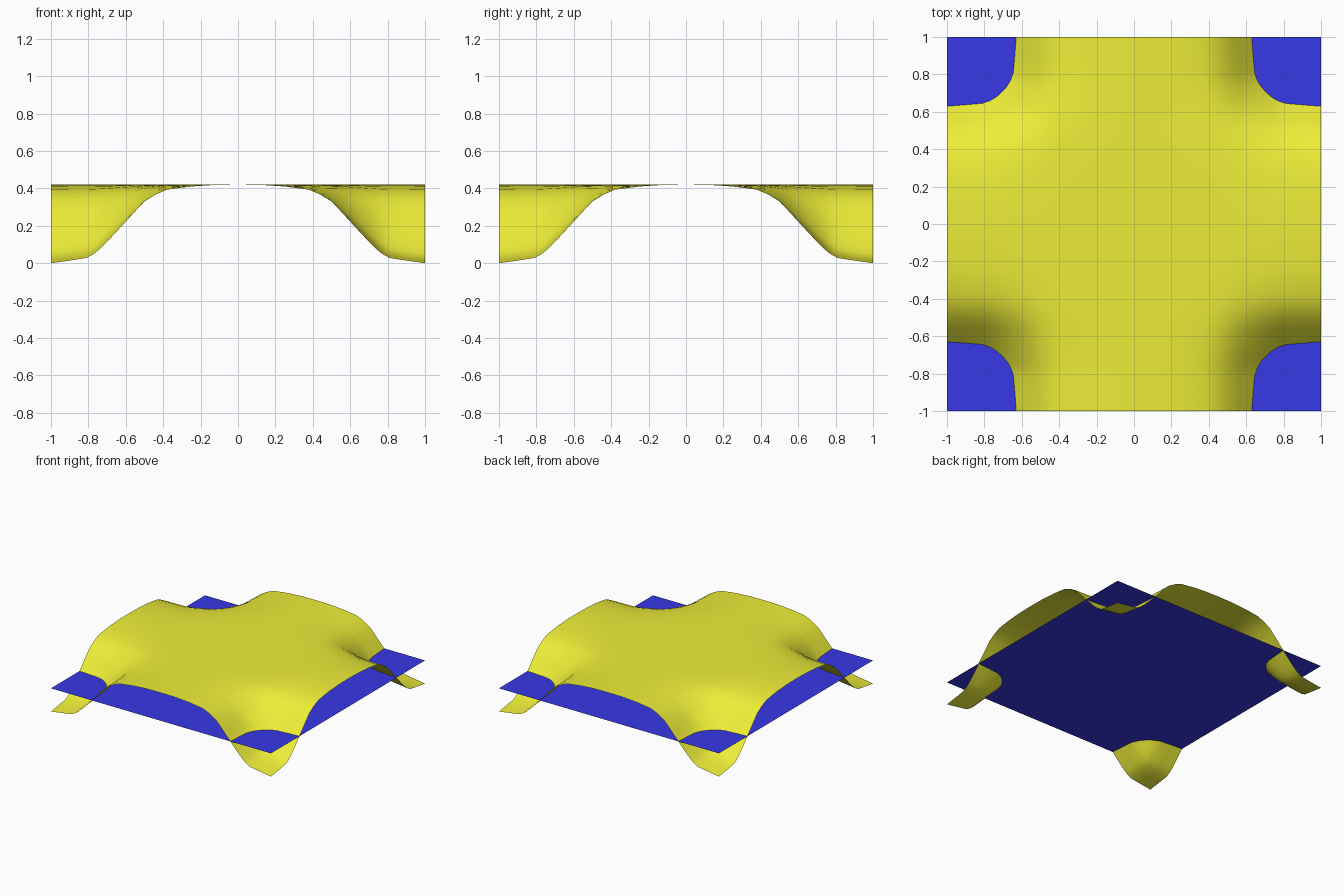
import bpy, bmesh

if "Cube" in bpy.data.objects:
    bpy.data.objects.remove(bpy.data.objects["Cube"])

TOP = 0.42
PLANE_Z = 0.19
# edge profile: distance from centre, height
PROFILE = [(0.0, 0.42), (0.13, 0.418), (0.25, 0.41), (0.38, 0.393), (0.44, 0.367),
           (0.5, 0.33), (0.56, 0.266), (0.625, 0.195), (0.69, 0.125), (0.74, 0.075),
           (0.77, 0.05), (0.81, 0.028), (0.9, 0.014), (1.0, 0.0)]


def material(name, rgb):
    m = bpy.data.materials.new(name)
    m.diffuse_color = (*rgb, 1)
    m.use_nodes = True
    m.node_tree.nodes["Principled BSDF"].inputs["Base Color"].default_value = m.diffuse_color
    return m


def add_object(name, bm, mat):
    mesh = bpy.data.meshes.new(name)
    bm.to_mesh(mesh)
    bm.free()
    mesh.materials.append(mat)
    ob = bpy.data.objects.new(name, mesh)
    bpy.context.collection.objects.link(ob)
    return ob


# Curved sheet: the drop at each point is the product of the two profile drops
side = [(-d, 1 - z / TOP) for d, z in PROFILE[:0:-1]] + [(d, 1 - z / TOP) for d, z in PROFILE]
bm = bmesh.new()
rows = [[bm.verts.new((x, y, TOP * (1 - gx * gy))) for x, gx in side] for y, gy in side]
for a, b in zip(rows, rows[1:]):
    for i in range(len(side) - 1):
        bm.faces.new((a[i], a[i + 1], b[i + 1], b[i])).smooth = True
add_object("curved_sheet", bm, material("yellow", (0.85, 0.85, 0.04)))

# Flat sheet cutting through the four drooping corners
bm = bmesh.new()
bmesh.ops.create_grid(bm, x_segments=1, y_segments=1, size=1)
flat = add_object("flat_sheet", bm, material("blue", (0.04, 0.04, 0.8)))
flat.location.z = PLANE_Z
